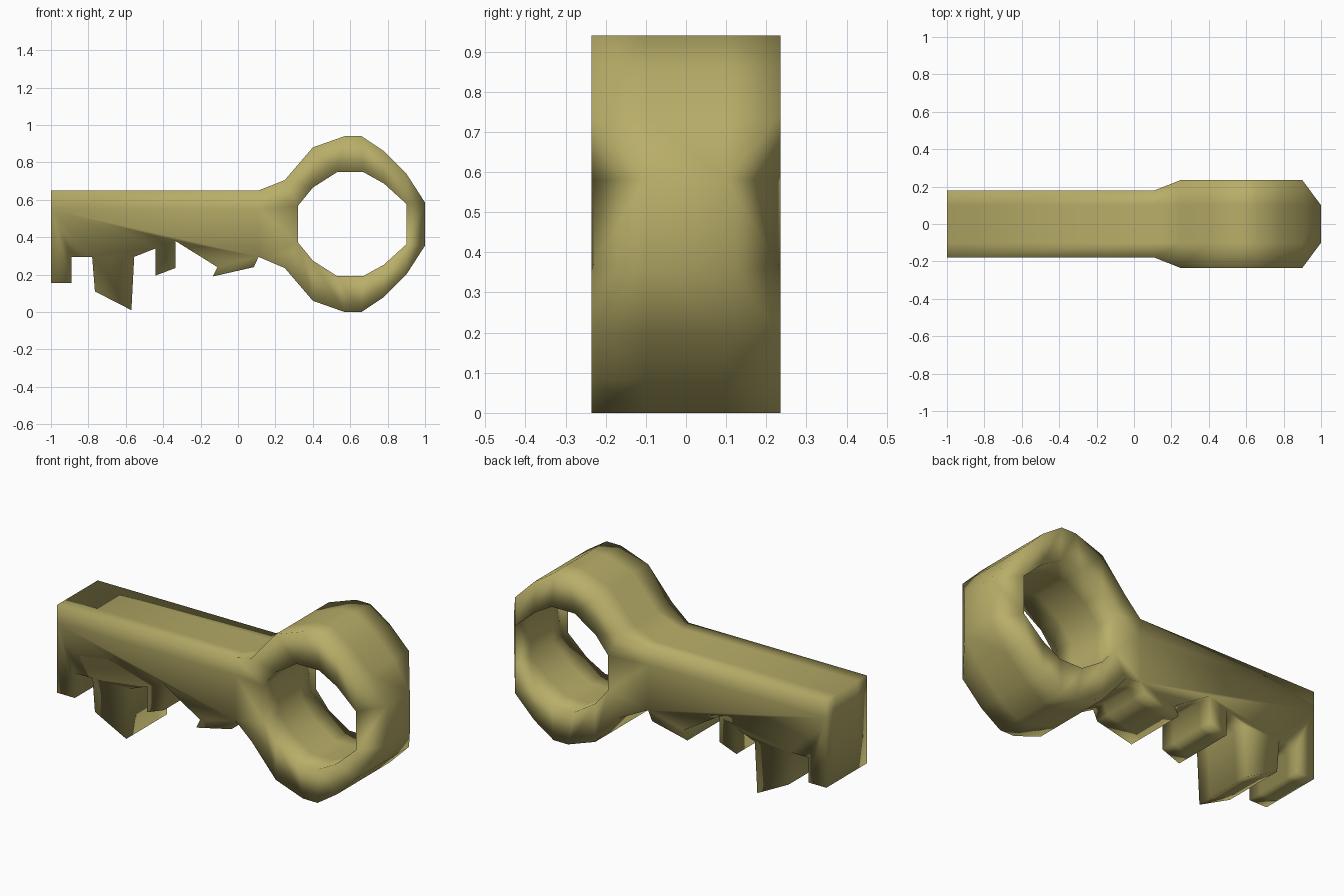
import bpy, bmesh

if "Cube" in bpy.data.objects:
    bpy.data.objects.remove(bpy.data.objects["Cube"])

# Profiles in (x, z): shaft with teeth, ring outside and ring hole
teeth = [(-1, .155), (-.89, .155), (-.89, .295), (-.78, .295), (-.765, .11),
         (-.57, .01), (-.555, .295), (-.44, .34), (-.44, .195), (-.335, .235),
         (-.335, .38), (-.11, .24), (-.135, .19), (.085, .24), (.11, .295)]
MID = .47


def mirrored(upper):
    return upper + [(x, round(2 * MID - z, 4)) for x, z in reversed(upper)]


outer = mirrored([(.25, .705), (.4, .88), (.57, .94), (.66, .94), (.78, .86), (.9, .74), (1, .585)])
inner = mirrored([(.32, .567), (.4, .665), (.53, .748), (.67, .748), (.78, .687), (.9, .578)])
# Two outer points at the tip share one hole point
inner_match = inner[:6] + [inner[5], inner[6]] + inner[6:]

shaft_top = [(-1, .65), (.11, .65)]
shaft_mid = [(-1, .55), (.11, .55)]
outline = shaft_top + outer + teeth[::-1] + [shaft_mid[0]]


def half_width(x):
    return .18 if x <= .11 else (.1 if x >= 1 else .235)


bm = bmesh.new()
cache = {}


def vert(p, layer):
    w = half_width(p[0])
    key = (p[0], (-w, -.1, .1, w)[layer], p[1])
    if key not in cache:
        cache[key] = bm.verts.new(key)
    return cache[key]


def face(verts):
    verts = list(dict.fromkeys(verts))
    if len(verts) > 2:
        bm.faces.new(verts)


# Front and back faces: shaft, neck and ring
panels = [[shaft_top[0], shaft_top[1], shaft_mid[1], shaft_mid[0]],
          shaft_mid + teeth[::-1],
          [shaft_top[1], outer[0], inner[0], shaft_mid[1]],
          [shaft_mid[1], inner[0], inner[-1], teeth[-1]],
          [teeth[-1], inner[-1], outer[-1]]]
for i in range(len(outer) - 1):
    panels.append([outer[i], outer[i + 1], inner_match[i + 1], inner_match[i]])
for layer in (0, 3):
    for panel in panels:
        face([vert(p, layer) for p in panel])

# Side walls of the outline and the hole, in three strips across the thickness
for loop in (outline, inner):
    for a, b in zip(loop, loop[1:] + loop[:1]):
        for k in range(3):
            face([vert(a, k), vert(b, k), vert(b, k + 1), vert(a, k + 1)])

bmesh.ops.recalc_face_normals(bm, faces=bm.faces)
for f in bm.faces:
    f.smooth = True
mesh = bpy.data.meshes.new("key")
bm.to_mesh(mesh)
bm.free()
key = bpy.data.objects.new("key", mesh)
bpy.context.collection.objects.link(key)

# Brass colour
brass = bpy.data.materials.new("brass")
brass.diffuse_color = (.48, .42, .14, 1)
brass.use_nodes = True
brass.node_tree.nodes["Principled BSDF"].inputs["Base Color"].default_value = brass.diffuse_color
mesh.materials.append(brass)
